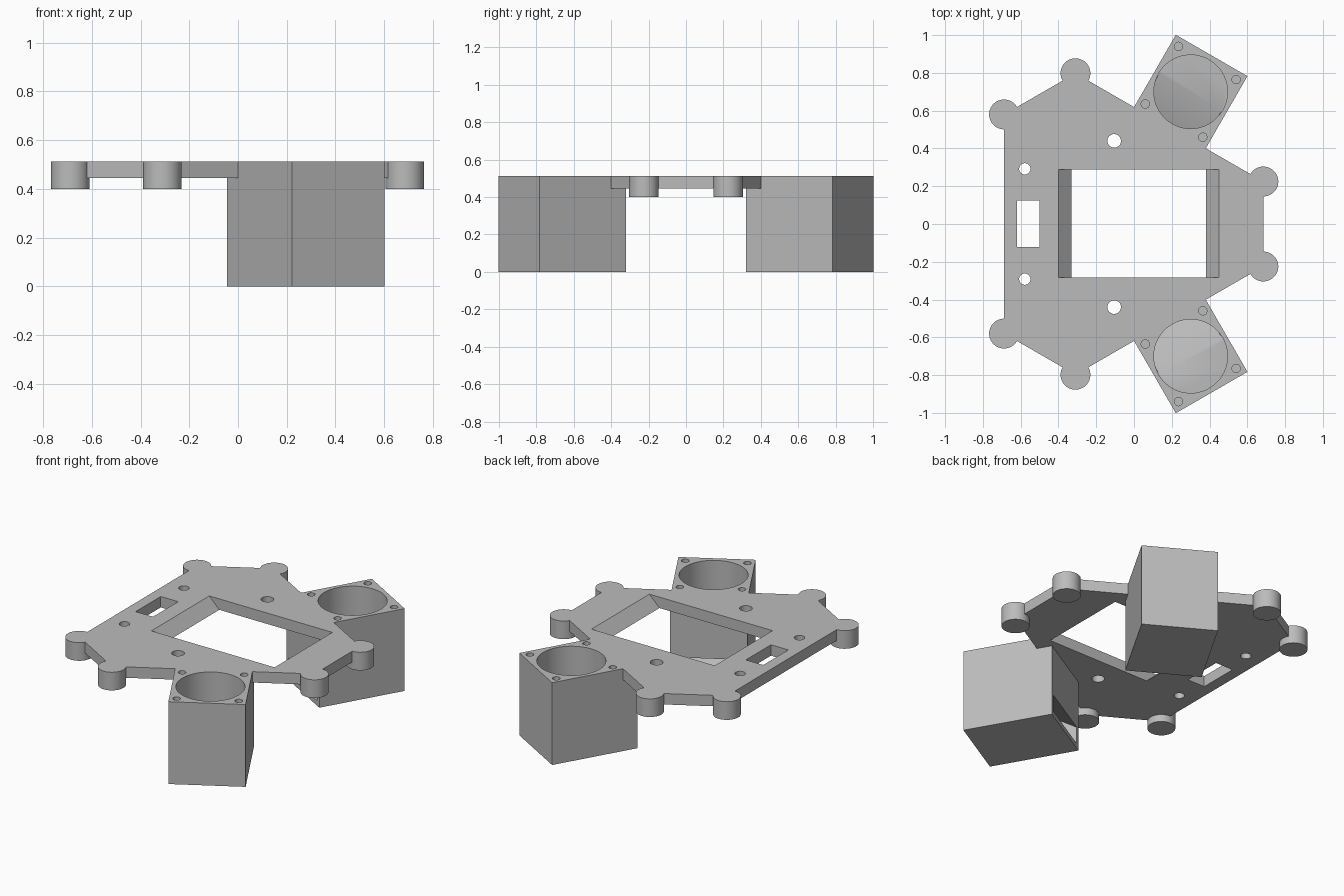
import bpy, bmesh, math
from mathutils import Matrix, Vector

cube = bpy.data.objects.get("Cube")
if cube:
    bpy.data.objects.remove(cube, do_unlink=True)

TOP, UNDER, FOOT_Z = 0.513, 0.445, 0.40

grey = bpy.data.materials.new("plain_grey")
grey.use_nodes = True
color = (0.5, 0.5, 0.5, 1)
grey.diffuse_color = color
grey.node_tree.nodes["Principled BSDF"].inputs["Base Color"].default_value = color


def prism(name, lower, upper=None):
    """Solid between two matching rings of 3D points."""
    bm = bmesh.new()
    a = [bm.verts.new(p) for p in lower]
    b = [bm.verts.new(p) for p in upper]
    n = len(a)
    bm.faces.new(a)
    bm.faces.new(b)
    for i in range(n):
        j = (i + 1) % n
        bm.faces.new((a[i], a[j], b[j], b[i]))
    bmesh.ops.recalc_face_normals(bm, faces=bm.faces)
    mesh = bpy.data.meshes.new(name)
    bm.to_mesh(mesh)
    bm.free()
    mesh.materials.append(grey)
    obj = bpy.data.objects.new(name, mesh)
    bpy.context.collection.objects.link(obj)
    return obj


def slab(name, outline, z0, z1):
    return prism(name, [(x, y, z0) for x, y in outline], [(x, y, z1) for x, y in outline])


def side_profile(name, outline, half_width):
    return prism(name, [(x, -half_width, z) for x, z in outline],
                 [(x, half_width, z) for x, z in outline])


def rect(x0, x1, y0, y1):
    return [(x0, y0), (x1, y0), (x1, y1), (x0, y1)]


def cylinder(name, x, y, r, z0, z1, sides=48):
    ring = [(x + r * math.cos(math.tau * i / sides), y + r * math.sin(math.tau * i / sides))
            for i in range(sides)]
    return slab(name, ring, z0, z1)


def combine(obj, tool, operation="DIFFERENCE"):
    tool.hide_render = True
    mod = obj.modifiers.new("combine", "BOOLEAN")
    mod.operation, mod.solver, mod.object = operation, "EXACT", tool
    bpy.context.view_layer.objects.active = obj
    bpy.ops.object.modifier_apply(modifier=mod.name)
    bpy.data.objects.remove(tool, do_unlink=True)


def smooth(obj):
    bpy.ops.object.select_all(action="DESELECT")
    obj.select_set(True)
    bpy.context.view_layer.objects.active = obj
    bpy.ops.object.shade_smooth_by_angle(angle=math.radians(30))


# Six-sided base plate with a round foot at each corner
half = [(-0.688, 0.58), (-0.31, 0.798), (0.685, 0.225)]
corners = half + [(x, -y) for x, y in reversed(half)]
plate = slab("base_plate", corners, UNDER, TOP)
for x, y in corners:
    combine(plate, cylinder("foot", x, y, 0.079, FOOT_Z, TOP), "UNION")

# Central window with sloped ends, stretched past both plate faces
over = 0.02
combine(plate, prism(
    "window_cutter",
    [(x, y, UNDER - over) for x, y in rect(-0.33 + over, 0.38 - over, -0.282, 0.288)],
    [(x, y, TOP + over) for x, y in rect(-0.40 - over, 0.45 + over, -0.282, 0.288)]))

# Small slot and round through holes
combine(plate, slab("slot_cutter", rect(-0.62, -0.50, -0.122, 0.125), 0.3, 0.6))
for x, y, r in ((-0.105, 0.44, 0.036), (-0.578, 0.292, 0.03)):
    for side in (1, -1):
        combine(plate, cylinder("hole_cutter", x, side * y, r, 0.3, 0.6, 32))
smooth(plate)

# Angled boxes: local +x points toward the middle of the plate
for side, name in ((1, "rear_box"), (-1, "front_box")):
    box = side_profile(name, [(-0.222, 0), (0.31, 0), (0.31, UNDER), (0.22, UNDER),
                              (0.22, TOP), (-0.222, TOP)], 0.219)
    # Round well, with a ramp leading to an opening in the inner wall
    combine(box, cylinder("well_cutter", 0, 0, 0.195, 0.2, 0.6, 64))
    combine(box, side_profile("chute_cutter", [(0, 0.2), (0.32, 0.025), (0.32, 0.13),
                                               (0.19, 0.21), (0, 0.21)], 0.19))
    # Screw holes in the four corners of the rim
    for x in (-0.176, 0.176):
        for y in (-0.176, 0.176):
            combine(box, cylinder("screw_cutter", x, y, 0.022, 0.36, 0.6, 24))
    box.data.transform(Matrix.Translation(Vector((0.30, side * 0.70, 0)))
                       @ Matrix.Rotation(math.radians(-120 * side), 4, "Z"))
    smooth(box)
